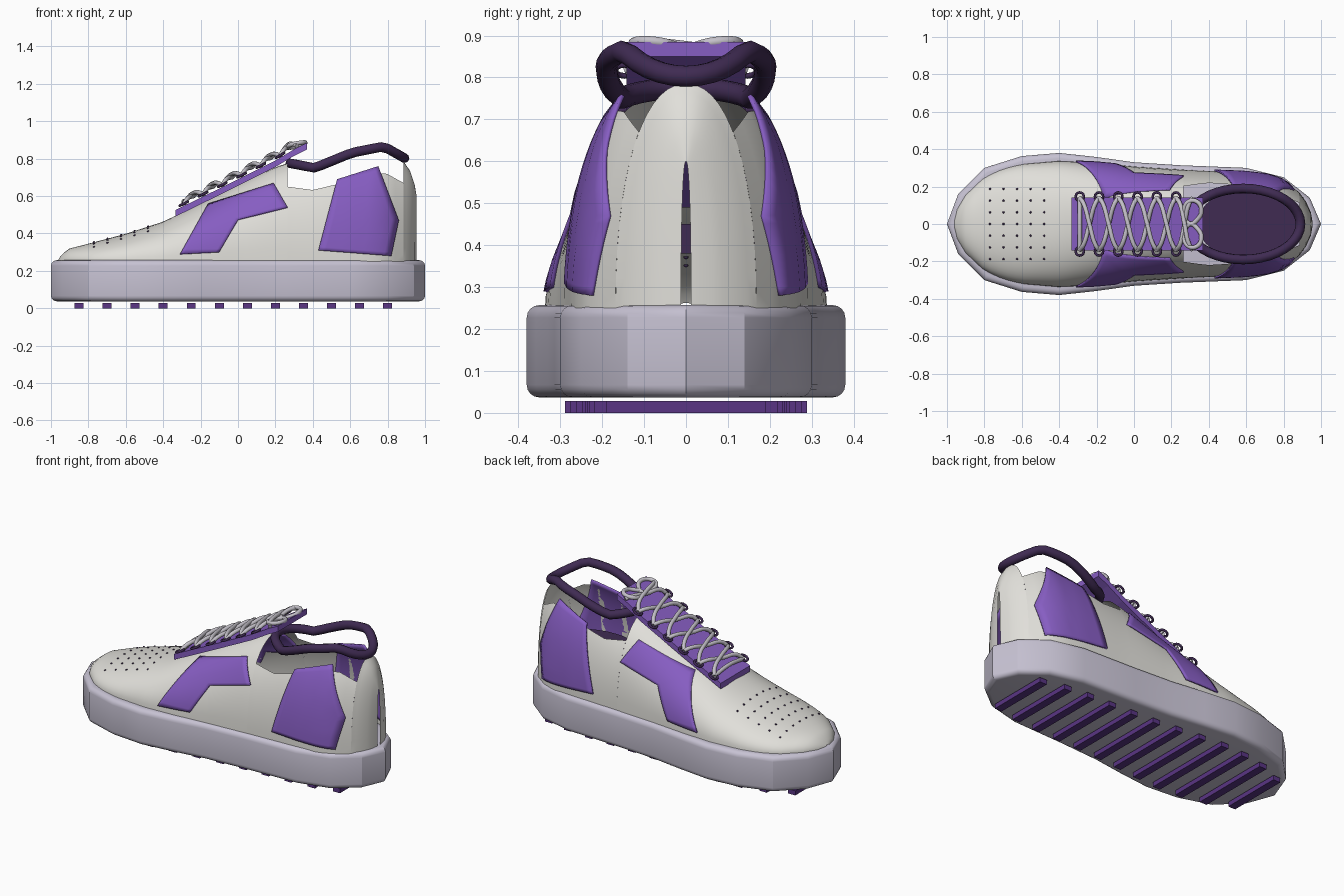
import bpy, bmesh, math
from mathutils import Vector

if "Cube" in bpy.data.objects:
    bpy.data.objects.remove(bpy.data.objects["Cube"])

def mat(name, c):
    m = bpy.data.materials.new(name)
    m.diffuse_color = (*c, 1)
    m.use_nodes = True
    m.node_tree.nodes["Principled BSDF"].inputs["Base Color"].default_value = m.diffuse_color
    return m

PALE = mat("pale_grey", (.75, .74, .70))
LILAC = mat("lilac_grey", (.57, .54, .65))
PURPLE = mat("purple", (.24, .11, .54))
DARK = mat("dark_purple", (.05, .024, .085))
TREAD = mat("tread_purple", (.10, .035, .23))
LACE = mat("lace_grey", (.55, .53, .58))

def finish(name, bm, m, smooth=None):
    bmesh.ops.remove_doubles(bm, verts=bm.verts, dist=1e-5)
    bmesh.ops.recalc_face_normals(bm, faces=bm.faces)
    me = bpy.data.meshes.new(name)
    bm.to_mesh(me)
    bm.free()
    me.materials.append(m)
    ob = bpy.data.objects.new(name, me)
    bpy.context.collection.objects.link(ob)
    if smooth:
        bpy.ops.object.select_all(action='DESELECT')
        ob.select_set(True)
        bpy.context.view_layer.objects.active = ob
        bpy.ops.object.shade_smooth_by_angle(angle=math.radians(smooth))
    return ob

def lerp(pts, x):
    if x <= pts[0][0]:
        return pts[0][1]
    for (a, p), (b, q) in zip(pts, pts[1:]):
        if x <= b:
            return p + (q - p) * (x - a) / (b - a)
    return pts[-1][1]

def grid_faces(bm, rows):
    vs = [[bm.verts.new(p) for p in r] for r in rows]
    for a, b in zip(vs, vs[1:]):
        for i in range(len(a) - 1):
            bm.faces.new((a[i], a[i + 1], b[i + 1], b[i]))

def prism(bm, pts, axis):
    vs = [bm.verts.new(p) for p in pts]
    f = bm.faces.new(vs)
    r = bmesh.ops.extrude_face_region(bm, geom=[f])
    bmesh.ops.translate(bm, vec=axis, verts=[v for v in r['geom'] if isinstance(v, bmesh.types.BMVert)])

def tube(name, pts, radius, m, cyclic=False, smooth=False):
    cu = bpy.data.curves.new(name, 'CURVE')
    cu.dimensions = '3D'
    cu.bevel_depth = radius
    cu.bevel_resolution = 3
    cu.use_fill_caps = True
    if smooth:
        s = cu.splines.new('BEZIER')
        s.bezier_points.add(len(pts) - 1)
        for b, p in zip(s.bezier_points, pts):
            b.co = p
            b.handle_left_type = b.handle_right_type = 'AUTO'
        s.resolution_u = 6
    else:
        s = cu.splines.new('POLY')
        s.points.add(len(pts) - 1)
        for b, p in zip(s.points, pts):
            b.co = (*p, 1)
    s.use_cyclic_u = cyclic
    cu.materials.append(m)
    ob = bpy.data.objects.new(name, cu)
    bpy.context.collection.objects.link(ob)

# midsole: extruded outline with rounded rims
SOLE = [(-1, 0), (-.94, .16), (-.8, .30), (-.6, .363), (-.4, .38), (-.2, .358), (0, .33),
        (.25, .314), (.6, .30), (.8, .25), (.94, .14), (1, 0)]
loop = SOLE + [(x, -y) for x, y in SOLE[-2:0:-1]]
bm = bmesh.new()
prism(bm, [(x, y, .037) for x, y in loop], (0, 0, .22))
bm.normal_update()
rim = [e for e in bm.edges if abs(e.verts[0].co.z - e.verts[1].co.z) < .01]
bmesh.ops.bevel(bm, geom=rim, offset=.03, segments=4, profile=.5, affect='EDGES')
finish("midsole", bm, LILAC, 25)

# tread bars
for i in range(12):
    x = -.85 + .15 * i
    if x > .82:
        break
    h = lerp(SOLE, x) * .76
    bm = bmesh.new()
    prism(bm, [(x - .024, -h, 0), (x + .024, -h, 0), (x + .024, h, 0), (x - .024, h, 0)], (0, 0, .028))
    finish("tread_bar", bm, TREAD)

# upper: half-oval sections along the length, open at the collar
BASE, P = .25, 2.2
WID = [(-.96, .02), (-.945, .08), (-.9, .155), (-.8, .25), (-.7, .295), (-.6, .32), (-.4, .337), (-.2, .327), (0, .307),
       (.3, .288), (.6, .275), (.72, .26), (.8, .233), (.885, .168), (.92, .12), (.945, .065), (.955, .012)]
HGT = [(-.96, .262), (-.94, .29), (-.9, .32), (-.8, .345), (-.6, .398), (-.4, .463), (-.2, .56), (0, .66),
       (.2, .755), (.265, .775), (.5, .835), (.75, .85), (.885, .785), (.92, .735), (.945, .66), (.955, .60)]
RIM = [(.265, .65), (.4, .632), (.6, .68), (.78, .728), (.885, .67)]

def side_y(x, z):
    t = min(.985, max(0, (z - BASE) / (lerp(HGT, x) - BASE)))
    return lerp(WID, x) * (1 - t ** P) ** (1 / P)

def top_z(x, y):
    t = min(1, abs(y) / lerp(WID, x))
    return BASE + (lerp(HGT, x) - BASE) * (1 - t ** P) ** (1 / P)

def section(x, s, top=None):
    w, h = lerp(WID, x), lerp(HGT, x) - BASE
    end = math.pi / 2 if top is None else math.asin(((top - BASE) / h) ** (P / 2))
    return [(x, s * w * max(0, math.cos(end * k / 14)) ** (2 / P) if k < 14 or top else 0,
             BASE + h * math.sin(end * k / 14) ** (2 / P)) for k in range(15)]

xs = lambda a, b, n: [a + (b - a) * i / n for i in range(n + 1)]
bm = bmesh.new()
for s in (1, -1):
    grid_faces(bm, [section(x, s) for x in [-.96, -.945, -.925] + xs(-.9, .265, 26)])
    grid_faces(bm, [section(x, s, lerp(RIM, x)) for x in xs(.265, .885, 14)])
    grid_faces(bm, [section(x, s) for x in (.885, .9, .92, .935, .945, .955)])
finish("upper", bm, PALE, 50)

# side overlays draped on the upper
def overlay(name, quads):
    for s in (1, -1):
        bm = bmesh.new()
        for a, b, c, d in [[Vector(p) for p in q] for q in quads]:
            rows = []
            for i in range(11):
                l, r = a.lerp(d, i / 10), b.lerp(c, i / 10)
                pts = [l.lerp(r, j / 10) for j in range(11)]
                rows.append([(p.x, s * (side_y(p.x, p.y) + .01), p.y) for p in pts])
            grid_faces(bm, rows)
        ob = finish(name, bm, PURPLE, 40)
        so = ob.modifiers.new("thickness", 'SOLIDIFY')
        so.thickness = .01

overlay("quarter_overlay", [[(-.31, .29), (-.1, .30), (0, .475), (-.16, .56)],
                            [(-.16, .56), (0, .475), (.265, .54), (.19, .67)]])
overlay("heel_overlay", [[(.43, .31), (.82, .28), (.86, .47), (.477, .49)],
                         [(.477, .49), (.86, .47), (.75, .76), (.53, .69)]])

# tongue: sloped slab
TOP = [(-.335, .525), (-.1, .64), (.2, .79), (.3, .85), (.37, .885)]
bm = bmesh.new()
prism(bm, [(x, -.142, z) for x, z in TOP] + [(x, -.142, z - .035) for x, z in TOP[::-1]], (0, .284, 0))
finish("tongue", bm, PURPLE)

# eyelets and crossed laces
rows = [-.29 + .103 * i for i in range(6)]
at = lambda x, y, d: (x, y, lerp(TOP, x) + d)
for x in rows:
    for s in (1, -1):
        ring = [at(x + .022 * math.cos(a), s * .147 + .022 * math.sin(a), .012)
                for a in [math.tau * k / 12 for k in range(12)]]
        tube("eyelet", ring, .007, DARK, True)
for x, n in zip(rows, rows[1:] + [.315]):
    for s in (1, -1):
        m = (x + n) / 2
        tube("lace", [at(x, s * .14, .01), at(x + .02, s * .11, .03), at(m, 0, .035 + .008 * s),
                      at(n - .02, -s * .11, .03), at(n, -s * .14, .01)], .012, LACE, False, True)
tube("lace_bar", [at(rows[0], -.14, .01), at(rows[0], 0, .025), at(rows[0], .14, .01)], .012, LACE, False, True)
for s in (1, -1):
    tube("bow_loop", [(.30, 0, .862), (.27, s * .06, .862), (.285, s * .115, .875), (.335, s * .12, .885),
                      (.36, s * .07, .885), (.335, s * .02, .872)], .012, LACE, True, True)

# padded collar ring
CZ = [(.28, .775), (.41, .75), (.61, .832), (.78, .865), (.895, .80)]
ring = []
for k in range(40):
    a = math.tau * k / 40
    x = .585 + .305 * math.cos(a)
    ring.append((x, .19 * math.sin(a), lerp(CZ, x)))
tube("collar", ring, .026, DARK, True)

# insole inside the opening
bm = bmesh.new()
prism(bm, [(.61 + .27 * math.cos(a), .19 * math.sin(a), .38)
           for a in [math.tau * k / 32 for k in range(32)]], (0, 0, .07))
finish("insole", bm, DARK, 40)

# toe perforations
bm = bmesh.new()
for i in range(5):
    for j in range(-3, 4):
        x, y = -.77 + .0725 * i, j * .0625
        r = bmesh.ops.create_uvsphere(bm, u_segments=8, v_segments=4, radius=.006)
        bmesh.ops.translate(bm, vec=(x, y, top_z(x, y)), verts=r['verts'])
finish("toe_perforations", bm, DARK, 60)
